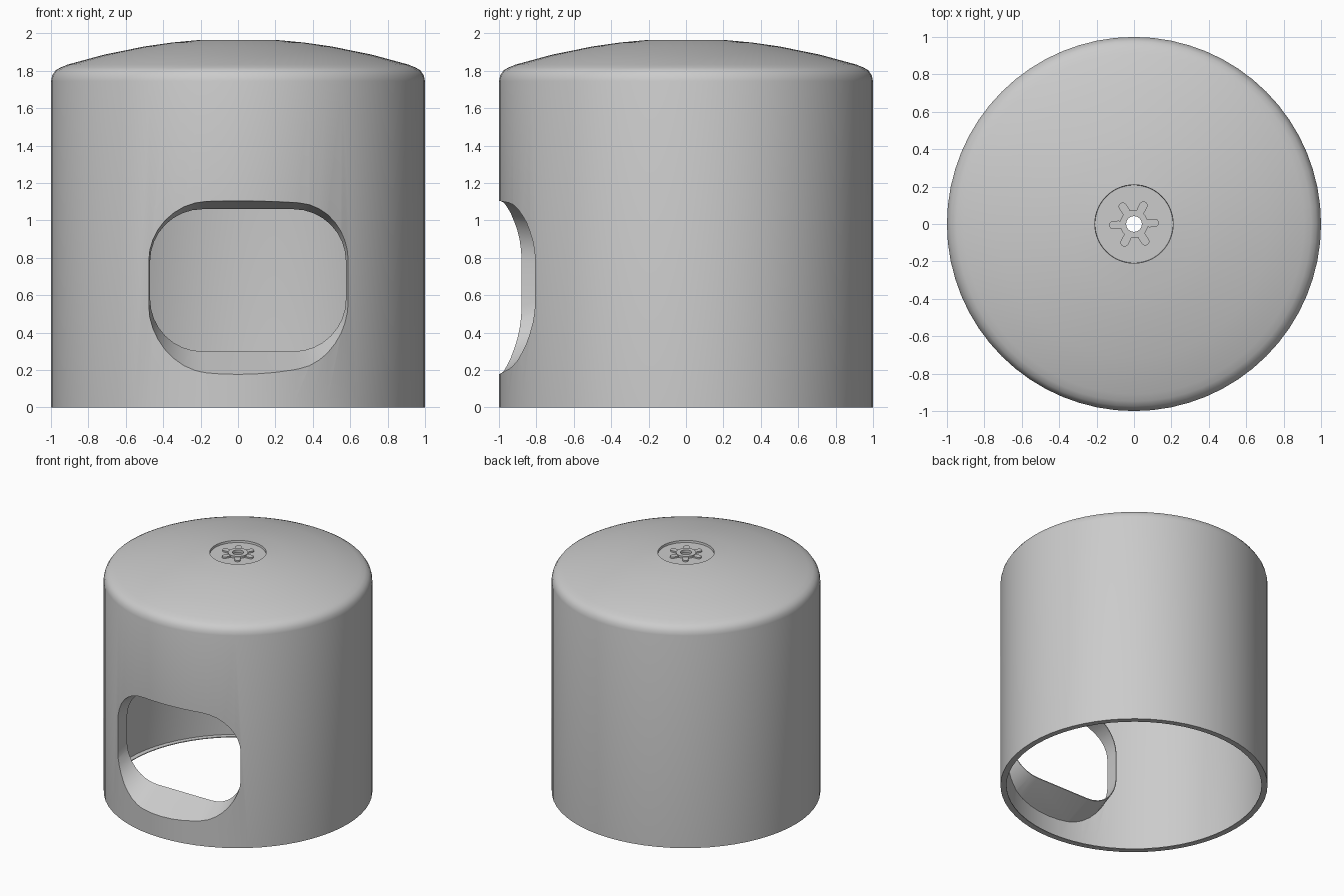
import bpy, bmesh, math

if "Cube" in bpy.data.objects:
    bpy.data.objects.remove(bpy.data.objects["Cube"])

SKIN = 0.006      # thin sheet wall
FLANGE = 0.045    # width of the flat ring at the bottom


def make_object(name, bm):
    bmesh.ops.recalc_face_normals(bm, faces=bm.faces[:])
    mesh = bpy.data.meshes.new(name)
    bm.to_mesh(mesh)
    bm.free()
    ob = bpy.data.objects.new(name, mesh)
    bpy.context.collection.objects.link(ob)
    return ob


def bridge(bm, rings):
    for a, b in zip(rings, rings[1:]):
        n = len(a)
        for i in range(n):
            j = (i + 1) % n
            bm.faces.new((a[i], a[j], b[j], b[i]))


def lathe(name, profile, seg=64):
    """Closed (r, z) profile turned around z."""
    bm = bmesh.new()
    rings = []
    for k in range(seg):
        a = 2 * math.pi * k / seg
        rings.append([bm.verts.new((r * math.cos(a), r * math.sin(a), z)) for r, z in profile])
    bridge(bm, rings + rings[:1])
    return make_object(name, bm)


def rounded_rect(x0, x1, z0, z1, r, n=8):
    pts = []
    corners = [(x1 - r, z1 - r), (x0 + r, z1 - r), (x0 + r, z0 + r), (x1 - r, z0 + r)]
    for q, (cx, cz) in enumerate(corners):
        for i in range(n + 1):
            a = math.pi / 2 * (q + i / n)
            pts.append((cx + r * math.cos(a), cz + r * math.sin(a)))
    return pts


def loft(name, sections, place=lambda x, y, z: (x, y, z)):
    """Solid through (outline, depth) sections; place maps each point."""
    bm = bmesh.new()
    rings = [[bm.verts.new(place(x, y, z)) for x, z in pts] for pts, y in sections]
    bridge(bm, rings)
    bm.faces.new(rings[0])
    bm.faces.new(rings[-1])
    return make_object(name, bm)


def funnel(t, grow):
    """Window outline; t = 0 at the inner plane, 1 at the outer front."""
    def mix(a, b):
        return a + (b - a) * t
    return rounded_rect(mix(-0.47, -0.485) - grow, mix(0.577, 0.655) + grow,
                        mix(0.30, 0.177) - grow, mix(1.06, 1.105) + grow,
                        mix(0.28, 0.32) + grow)


def boolean(ob, other, op):
    mod = ob.modifiers.new(op.lower(), 'BOOLEAN')
    mod.operation = op
    mod.solver = 'EXACT'
    mod.object = other
    bpy.context.view_layer.objects.active = ob
    bpy.ops.object.modifier_apply(modifier=mod.name)
    bpy.data.objects.remove(other, do_unlink=True)


# thin domed cover with a bottom flange, shallow seat and centre hole
def dome(r):
    return 1.972 - 0.167 * r * r


outer = [(1, 0), (1, 1.745), (0.993, 1.775), (0.975, 1.803), (0.948, 1.818)]
outer += [(r, dome(r)) for r in (0.91, 0.72, 0.5, 0.35, 0.21)]
seat = [(0.208, 1.948), (0.042, 1.948)]
inner = [(0.042, 1.948 - SKIN), (0.214, 1.948 - SKIN)]
inner += [(r, dome(r) - SKIN) for r in (0.23, 0.35, 0.5, 0.72, 0.91)]
inner += [(0.944, 1.813), (0.97, 1.8), (0.987, 1.773), (1 - SKIN, 1.743)]
rim = [(1 - SKIN, SKIN), (1 - FLANGE, SKIN), (1 - FLANGE, 0)]
shell = lathe("cover_shell", outer + seat + inner + rim)

# thin window funnel running in to a flat opening
INNER_Y, FRONT_Y = -0.77, -1.0
STEP = 0.2 * (INNER_Y - FRONT_Y)
lip = loft("window_lip", [(funnel(0, SKIN), INNER_Y), (funnel(1, SKIN), FRONT_Y)])
trim = bmesh.new()
bmesh.ops.create_cone(trim, cap_ends=True, segments=64, radius1=0.997, radius2=0.997, depth=4)
boolean(lip, make_object("lip_trim", trim), 'INTERSECT')
boolean(shell, lip, 'UNION')
cut = loft("window_cutter", [(funnel(-0.2, 0), INNER_Y + STEP), (funnel(1.2, 0), FRONT_Y - STEP)])
boolean(shell, cut, 'DIFFERENCE')

# small hub ring and six rounded spokes in the seat
hub = lathe("hub_ring", [(0.042, 1.944), (0.075, 1.944), (0.075, 1.965), (0.042, 1.965)], 32)
parts = [shell, hub]
for k in range(6):
    c, s = math.cos(math.radians(60 * k + 3)), math.sin(math.radians(60 * k + 3))
    outline = rounded_rect(0.06, 0.133, -0.022, 0.022, 0.0215, 4)
    parts.append(loft(f"spoke_{k + 1}", [(outline, 1.944), (outline, 1.96)],
                      lambda x, h, w: (x * c - w * s, x * s + w * c, h)))

bpy.ops.object.select_all(action='DESELECT')
for ob in parts:
    ob.select_set(True)
bpy.context.view_layer.objects.active = shell
bpy.ops.object.shade_smooth_by_angle(angle=math.radians(30))
